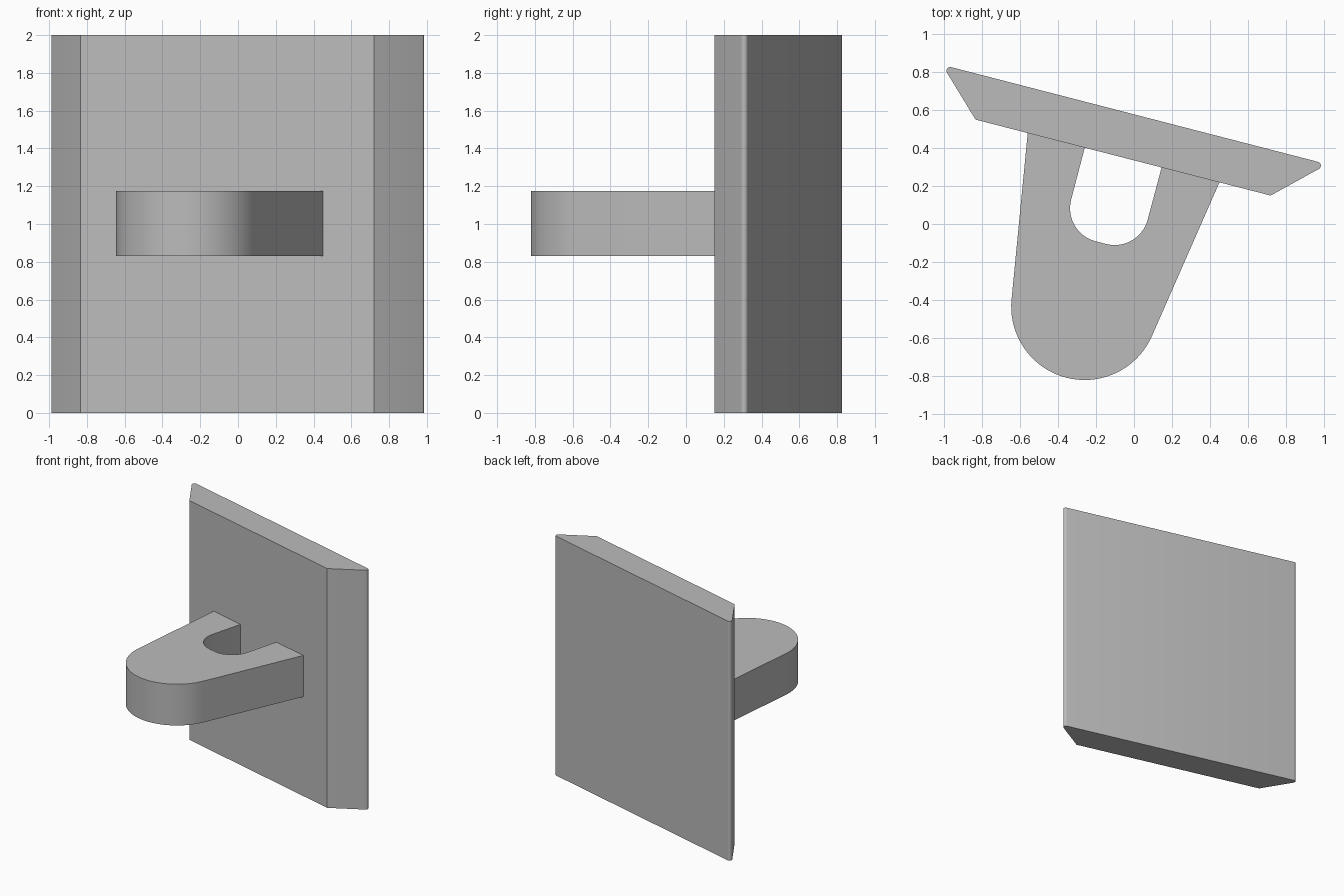
import bpy
import bmesh
from math import cos, sin, radians

cube = bpy.data.objects.get("Cube")
if cube:
    bpy.data.objects.remove(cube, do_unlink=True)

grey = bpy.data.materials.new("plain grey")
grey.use_nodes = True
colour = (0.5, 0.5, 0.5, 1)
grey.diffuse_color = colour
grey.node_tree.nodes["Principled BSDF"].inputs["Base Color"].default_value = colour


def arc(centre, radius, start, end, steps):
    """Points along an arc, angles in degrees."""
    angles = [radians(start + (end - start) * i / steps) for i in range(steps + 1)]
    return [(centre[0] + radius * cos(a), centre[1] + radius * sin(a)) for a in angles]


def extrude_profile(name, outline, bottom, top):
    """Raise a plan outline into a solid with smooth curved walls."""
    bm = bmesh.new()
    face = bm.faces.new([bm.verts.new((x, y, bottom)) for x, y in outline])
    raised = bmesh.ops.extrude_face_region(bm, geom=[face], use_keep_orig=True)
    verts = [g for g in raised["geom"] if isinstance(g, bmesh.types.BMVert)]
    bmesh.ops.translate(bm, verts=verts, vec=(0, 0, top - bottom))
    bmesh.ops.recalc_face_normals(bm, faces=bm.faces)
    mesh = bpy.data.meshes.new(name)
    bm.to_mesh(mesh)
    bm.free()
    mesh.materials.append(grey)
    obj = bpy.data.objects.new(name, mesh)
    bpy.context.collection.objects.link(obj)
    bpy.ops.object.select_all(action="DESELECT")
    obj.select_set(True)
    bpy.context.view_layer.objects.active = obj
    bpy.ops.object.shade_smooth_by_angle(angle=radians(30))
    return obj


# Slanted backing plate with bevelled sides and rounded rear edges
plate = [(-0.835, 0.55), (0.72, 0.15)]
plate += arc((0.965, 0.308), 0.02, -60, 75.6, 8)
plate += arc((-0.968, 0.807), 0.02, 75.6, 211.6, 8)
extrude_profile("backing_plate", plate, 0, 2)

# Rounded lug with a U-shaped opening, its feet set just into the plate
lug = [(-0.559, 0.49)]
lug += arc((-0.26, -0.435), 0.387, 174.5, 336, 40)
lug += [(0.454, 0.228), (0.148, 0.307)]
lug += arc((-0.102, 0.069), 0.18, 345.6, 255.6, 16)
lug += arc((-0.157, 0.083), 0.18, 255.6, 165.6, 16)
lug += [(-0.257, 0.412)]
extrude_profile("lug", lug, 0.83, 1.175)
